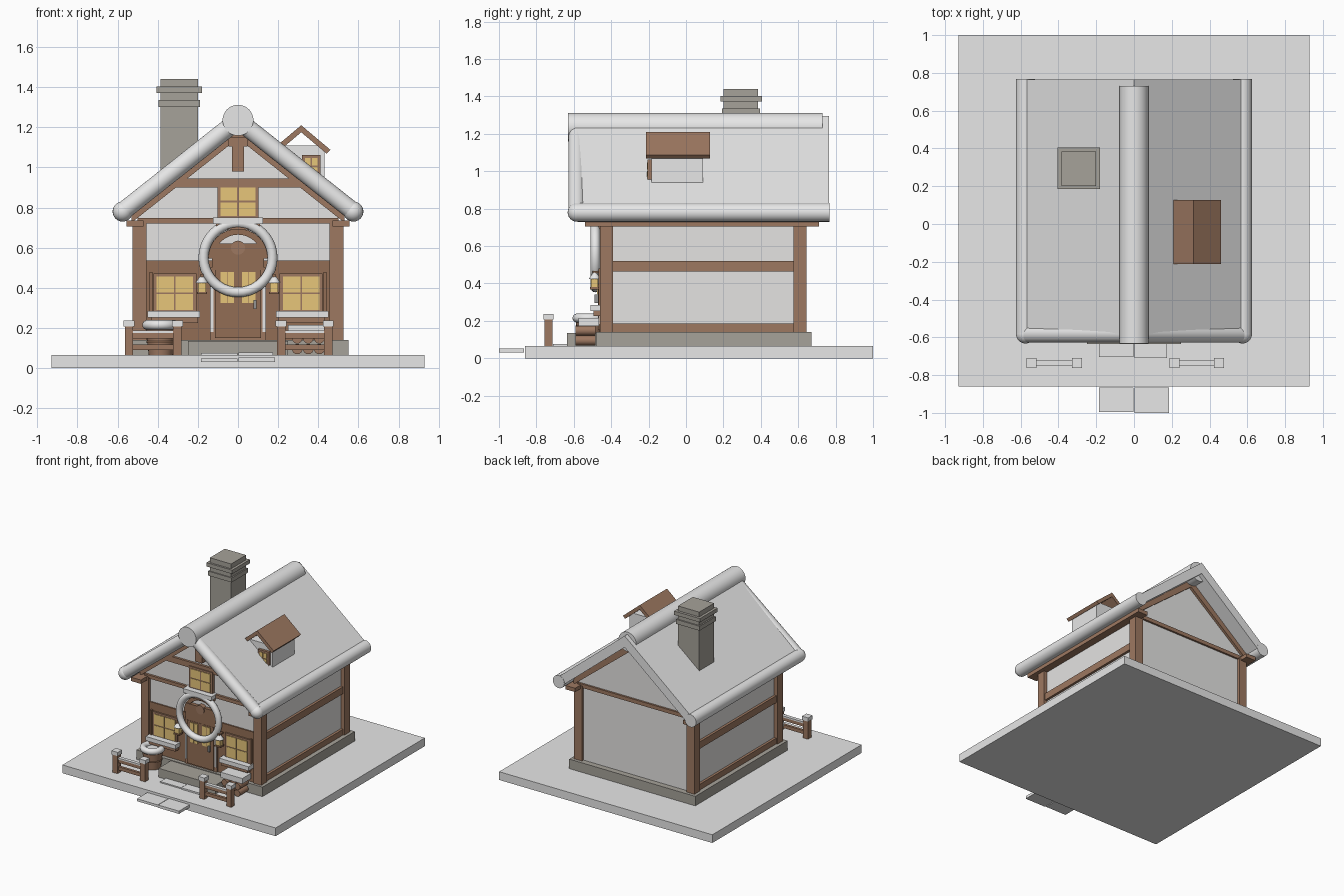
import bpy, bmesh, math
from mathutils import Vector, Matrix

cube = bpy.data.objects.get("Cube")
if cube:
    bpy.data.objects.remove(cube, do_unlink=True)


def material(name, r, g, b):
    m = bpy.data.materials.new(name)
    m.use_nodes = True
    m.diffuse_color = (r, g, b, 1)
    m.node_tree.nodes["Principled BSDF"].inputs["Base Color"].default_value = (r, g, b, 1)
    return m


SNOW = material("snow white", .8, .8, .8)
WALL = material("plaster", .78, .77, .76)
WOOD = material("timber brown", .34, .19, .12)
DARK = material("dark wood", .29, .155, .09)
STONE = material("stone grey", .38, .36, .32)
GLOW = material("warm window", .82, .58, .2)
METAL = material("metal grey", .3, .3, .3)


def finish(name, bm, mat, smooth=False):
    bmesh.ops.recalc_face_normals(bm, faces=bm.faces)
    me = bpy.data.meshes.new(name)
    bm.to_mesh(me)
    bm.free()
    me.materials.append(mat)
    ob = bpy.data.objects.new(name, me)
    bpy.context.collection.objects.link(ob)
    if smooth:
        bpy.ops.object.select_all(action='DESELECT')
        ob.select_set(True)
        bpy.context.view_layer.objects.active = ob
        bpy.ops.object.shade_smooth_by_angle(angle=math.radians(40))
    return ob


def box(name, x, y, z, mat):
    """Box from (low, high) pairs."""
    bm = bmesh.new()
    bmesh.ops.create_cube(bm, size=1)
    for v in bm.verts:
        v.co = [p[0] if c < 0 else p[1] for c, p in zip(v.co, (x, y, z))]
    return finish(name, bm, mat)


def prism(name, pts, y, mat):
    """Extrude an xz outline along y."""
    bm = bmesh.new()
    face = bm.faces.new([bm.verts.new((px, y[0], pz)) for px, pz in pts])
    new = bmesh.ops.extrude_face_region(bm, geom=[face])["geom"]
    bmesh.ops.translate(bm, vec=(0, y[1] - y[0], 0),
                        verts=[v for v in new if isinstance(v, bmesh.types.BMVert)])
    return finish(name, bm, mat)


def rod(name, a, b, r, mat, r2=None, seg=24):
    a, b = Vector(a), Vector(b)
    d = b - a
    bm = bmesh.new()
    bmesh.ops.create_cone(bm, cap_ends=True, segments=seg, radius1=r,
                          radius2=r if r2 is None else r2, depth=d.length,
                          matrix=Matrix.Translation((a + b) / 2) @ d.to_track_quat('Z', 'Y').to_matrix().to_4x4())
    return finish(name, bm, mat, True)


def ring(name, loc, R, r, mat, upright=True):
    bpy.ops.mesh.primitive_torus_add(location=loc, major_radius=R, minor_radius=r, major_segments=40,
                                     minor_segments=14, rotation=(math.pi / 2 if upright else 0, 0, 0))
    ob = bpy.context.object
    ob.name = name
    ob.data.materials.append(mat)
    bpy.ops.object.shade_smooth_by_angle(angle=math.radians(60))


def span(s, a, b):
    return tuple(sorted((s * a, s * b)))


def window(name, x, z, y):
    """Framed window with four glowing panes, facing the front."""
    box(name + "_frame", (x[0] - .012, x[1] + .012), (y, y + .03), (z[0] - .012, z[1] + .012), WOOD)
    w, h = (x[1] - x[0]) / 2, (z[1] - z[0]) / 2
    for i in range(2):
        for j in range(2):
            box(name + "_pane", (x[0] + i * w + .004, x[0] + (i + 1) * w - .004), (y - .004, y + .003),
                (z[0] + j * h + .004, z[0] + (j + 1) * h - .004), GLOW)


# Ground, path and foundation
box("ground", (-.93, .93), (-.86, 1), (0, .065), SNOW)
for i, (y, z) in enumerate((((-1, -.866), (.03, .052)), ((-.71, -.6), (.058, .077)))):
    box("path_slab_left", (.003, .185 - .01 * i), y, z, SNOW)
    box("path_slab_right", (-.185, -.003), (y[0] + .005, y[1]), (z[0], z[1] - .003), SNOW)
box("foundation", (-.55, .55), (-.48, .67), (.06, .14), STONE)
box("front_step", (-.25, .25), (-.635, -.47), (.06, .135), STONE)

# Walls with gables
prism("walls", [(-.495, .14), (.495, .14), (.495, .79), (0, 1.2), (-.495, .79)], (-.44, .625), WALL)
box("front_planks", (-.47, .47), (-.45, -.43), (.14, .535), DARK)
for s in (1, -1):
    for y in ((-.46, -.39), (.575, .645)):
        box("corner_post", span(s, .457, .525), y, (.14, .73), WOOD)
    box("eave_plate", span(s, .47, .555), (-.54, .71), (.705, .735), WOOD)
    box("side_mid_beam", span(s, .48, .515), (-.42, .6), (.465, .52), WOOD)
    box("side_low_beam", span(s, .48, .515), (-.42, .6), (.14, .185), WOOD)
    for y in ((-.462, -.43), (.61, .645)):
        prism("gable_rafter", [(s * .53, .725), (s * .53, .775), (0, 1.205), (0, 1.145)], y, WOOD)
box("front_tie_beam", (-.5, .5), (-.458, -.43), (.72, .747), WOOD)
box("back_tie_beam", (-.5, .5), (.61, .64), (.715, .745), WOOD)
box("collar_beam", (-.33, .33), (-.458, -.43), (.9, .945), WOOD)
box("king_post", (-.03, .03), (-.49, -.43), (.98, 1.15), WOOD)
box("king_post_cap", (-.047, .047), (-.495, -.43), (1.105, 1.15), WOOD)

# Snowy roof with rolled edges
for s in (1, -1):
    prism("roof_slab", [(0, 1.295), (s * .6, .80), (s * .56, .745), (0, 1.205)], (-.585, .765), SNOW)
    rod("eave_roll", (s * .575, -.58, .78), (s * .575, .767, .78), .05, SNOW)
    rod("rake_roll", (0, -.583, 1.235), (s * .575, -.583, .78), .045, SNOW)
    bm = bmesh.new()
    bmesh.ops.create_uvsphere(bm, u_segments=20, v_segments=12, radius=.05,
                              matrix=Matrix.Translation((s * .575, -.583, .78)))
    finish("eave_roll_end", bm, SNOW, True)
rod("ridge_roll", (0, -.632, 1.235), (0, .73, 1.235), .077, SNOW, seg=32)

# Chimney
box("chimney_shaft", (-.385, -.2), (.2, .385), (.85, 1.44), STONE)
box("chimney_upper_band", (-.405, -.18), (.185, .405), (1.372, 1.402), STONE)
box("chimney_lower_band", (-.395, -.19), (.192, .395), (1.3, 1.335), STONE)

# Dormer
box("dormer_body", (.22, .43), (-.185, .09), (.93, 1.11), SNOW)
window("dormer_window", (.33, .4), (.96, 1.05), -.205)
for s in (1, -1):
    prism("dormer_roof", [(.315, 1.21), (.315 + s * .145, 1.088), (.315 + s * .127, 1.068), (.315, 1.175)],
          (-.213, .128), WOOD)

# Door with arch and wreath
box("door_surround", (-.14, .14), (-.462, -.43), (.14, .5), WOOD)
box("door", (-.115, .115), (-.47, -.44), (.15, .49), DARK)
box("door_lintel", (-.13, .13), (-.468, -.43), (.49, .62), DARK)
arch = [(.15 * math.cos(math.pi * i / 16), .545 + .15 * math.sin(math.pi * i / 16)) for i in range(17)]
inner = [(x * .8, .545 + (z - .545) * .8) for x, z in reversed(arch)]
prism("door_arch", arch + inner, (-.462, -.43), DARK)
rod("arch_boss", (0, -.475, .6), (0, -.44, .6), .035, WOOD)
for s in (1, -1):
    box("door_side_trim", span(s, .122, .136), (-.468, -.45), (.18, .45), SNOW)
    for i in range(2):
        box("door_pane", span(s, .02 + .036 * i, .052 + .036 * i), (-.475, -.465), (.325, .48), GLOW)
box("door_handle", (.077, .091), (-.49, -.465), (.295, .34), METAL)
ring("snow_wreath", (0, -.485, .55), .172, .025, SNOW)

# Front windows, sills and lanterns
for s in (1, -1):
    window("front_window", span(s, .22, .41), (.285, .46), -.462)
    box("window_shutter", span(s, .427, .44), (-.468, -.44), (.26, .48), DARK)
    box("window_sill", span(s, .2, .43), (-.495, -.44), (.225, .252), WOOD)
    box("sill_snow", span(s, .19, .45), (-.51, -.44), (.252, .285), SNOW)
    box("lantern_bracket", span(s, .172, .188), (-.5, -.44), (.455, .468), DARK)
    box("lantern_glass", span(s, .16, .2), (-.507, -.47), (.378, .425), GLOW)
    box("lantern_base", span(s, .155, .205), (-.512, -.465), (.368, .38), DARK)
    rod("lantern_top", (s * .18, -.488, .425), (s * .18, -.488, .46), .032, SNOW, .008, 12)
window("upper_window", (-.09, .09), (.755, .905), -.465)
box("upper_window_box", (-.11, .11), (-.5, -.44), (.69, .72), WOOD)
box("upper_sill_snow", (-.125, .125), (-.51, -.44), (.718, .75), SNOW)

# Barrel planter
rod("barrel", (-.385, -.515, .065), (-.385, -.515, .2), .06, WOOD, .075)
ring("barrel_hoop", (-.385, -.515, .13), .066, .006, DARK, False)
ring("barrel_snow", (-.385, -.515, .215), .068, .024, SNOW, False)
rod("barrel_fill", (-.385, -.515, .19), (-.385, -.515, .215), .068, SNOW)

# Firewood stack
for row in range(2):
    for i in range(3):
        x, z = .295 + .055 * i, .095 + .053 * row
        rod("firewood_log", (x, -.59, z), (x, -.485, z), .026, WOOD, seg=14)
box("firewood_snow", (.25, .44), (-.575, -.465), (.172, .215), SNOW)

# Fences
for s in (1, -1):
    a, b = (.215, .45) if s > 0 else (.302, .543)
    for x in (a, b):
        box("fence_post", span(s, x - .021, x + .021), (-.757, -.715), (.06, .21), WOOD)
        box("fence_post_snow", span(s, x - .027, x + .027), (-.763, -.709), (.207, .237), SNOW)
    for z in (.09, .148):
        box("fence_rail", span(s, a, b), (-.746, -.726), (z, z + .027), WOOD)
    box("fence_rail_snow", span(s, a + .02, b - .02), (-.75, -.722), (.175, .187), SNOW)
